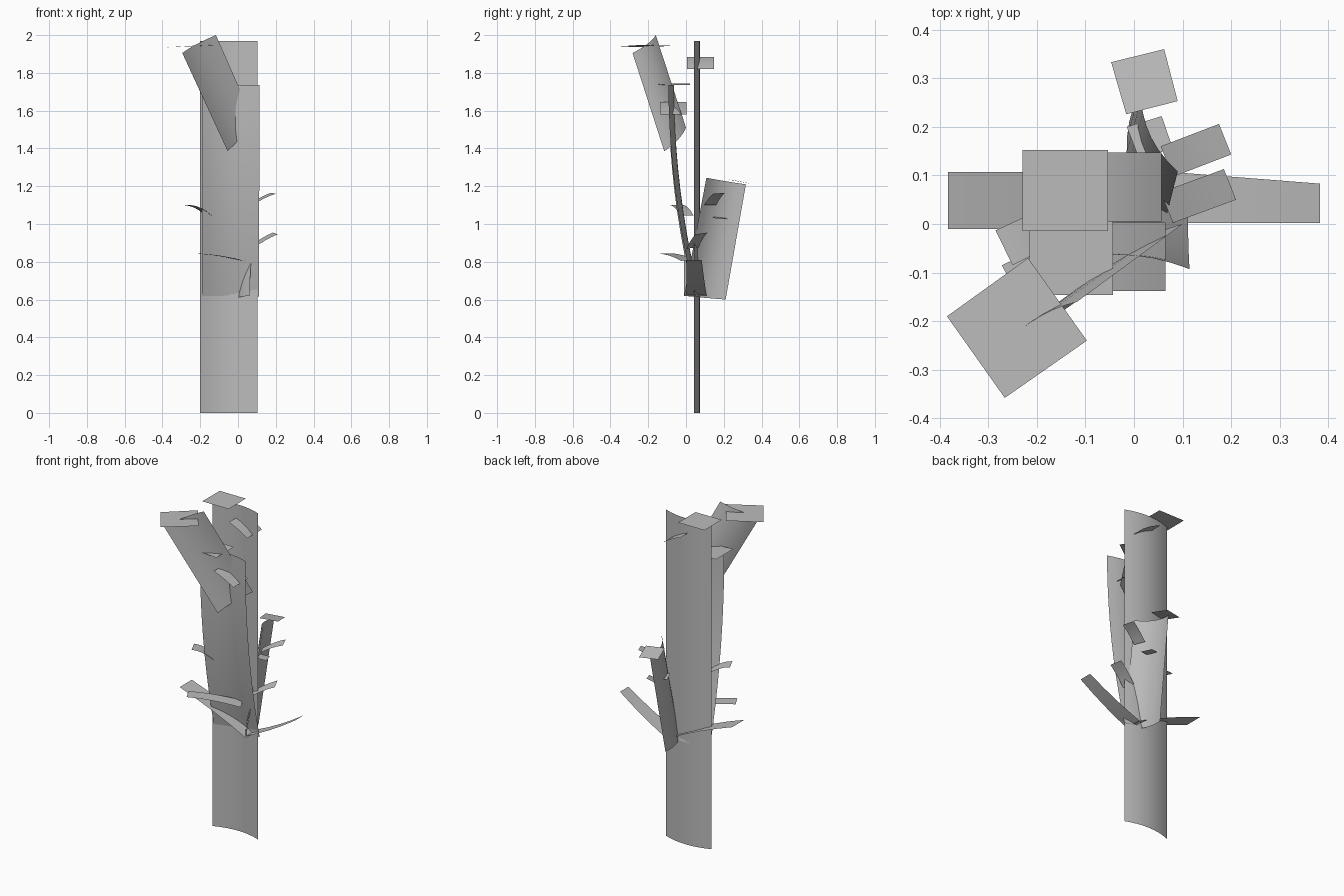
import bpy
from mathutils import Vector

if "Cube" in bpy.data.objects:
    bpy.data.objects.remove(bpy.data.objects["Cube"], do_unlink=True)

# One plain grey for the whole plant
grey = bpy.data.materials.new("plain_grey")
grey.use_nodes = True
grey.diffuse_color = (0.5, 0.5, 0.5, 1)
bsdf = next(n for n in grey.node_tree.nodes if n.type == 'BSDF_PRINCIPLED')
bsdf.inputs["Base Color"].default_value = (0.5, 0.5, 0.5, 1)
bsdf.inputs["Roughness"].default_value = 0.8


def card(name, a, b, c, d, arch=(0, 0, 0), bend=(0, 0, 0), nu=1, nv=1):
    """Sheet with corners a-b (start edge) and d-c (end edge).
    arch bows it across its width, bend bows it along its length."""
    a, b, c, d, arch, bend = (Vector(p) for p in (a, b, c, d, arch, bend))
    verts, faces = [], []
    for j in range(nv + 1):
        v = j / nv
        for i in range(nu + 1):
            u = i / nu
            p = a.lerp(b, u).lerp(d.lerp(c, u), v)
            verts.append(p + arch * 4 * u * (1 - u) + bend * 4 * v * (1 - v))
    w = nu + 1
    for j in range(nv):
        for i in range(nu):
            k = j * w + i
            faces.append((k, k + 1, k + w + 1, k + w))
    me = bpy.data.meshes.new(name)
    me.from_pydata([tuple(p) for p in verts], [], faces)
    me.materials.append(grey)
    for poly in me.polygons:
        poly.use_smooth = True
    ob = bpy.data.objects.new(name, me)
    bpy.context.collection.objects.link(ob)
    return ob


def slope(name, x0, z0, x1, z1, y0, y1, y0b=None, y1b=None, bow=0.0):
    """Leaf running along x from (x0, z0) to (x1, z1)."""
    y0b = y0 if y0b is None else y0b
    y1b = y1 if y1b is None else y1b
    return card(name, (x0, y0, z0), (x0, y1, z0), (x1, y1b, z1), (x1, y0b, z1),
                bend=(0, 0, bow), nv=4)


# Main stem and its branches: long bowed sheets
card("main_stem", (-0.2, 0.043, 0), (0.103, 0.043, 0),
     (0.103, 0.043, 1.97), (-0.2, 0.043, 1.97), arch=(0, 0.03, 0), nu=8, nv=4)
card("front_branch", (-0.19, 0.04, 0.62), (0.11, 0.05, 0.615),
     (0.115, -0.093, 1.735), (-0.19, -0.093, 1.735),
     arch=(0, 0.03, 0), bend=(0, -0.035, 0), nu=8, nv=10)
card("upper_branch", (-0.055, -0.115, 1.385), (0.1, 0.0, 1.51),
     (-0.117, -0.16, 2.0), (-0.295, -0.283, 1.905),
     arch=(-0.012, 0.016, 0), nu=8, nv=6)
card("back_branch", (0.06, -0.01, 0.62), (-0.01, 0.21, 0.6),
     (0.02, 0.317, 1.21), (0.09, 0.108, 1.245),
     arch=(-0.03, -0.009, 0), nu=8, nv=6)

# Flat leaves capping each branch
card("stem_cap_leaf", (-0.229, -0.014, 1.975), (-0.054, -0.014, 1.975),
     (-0.054, 0.152, 1.975), (-0.229, 0.152, 1.975))
card("front_cap_leaf", (-0.215, -0.146, 1.745), (-0.043, -0.146, 1.735),
     (-0.043, 0.02, 1.735), (-0.215, 0.02, 1.745))
card("upper_cap_leaf", (-0.385, -0.19, 1.935), (-0.266, -0.358, 1.94),
     (-0.097, -0.24, 1.948), (-0.218, -0.07, 1.945))
card("back_cap_leaf", (-0.047, 0.333, 1.215), (-0.016, 0.226, 1.235),
     (0.09, 0.253, 1.232), (0.062, 0.36, 1.21))

# Drooping leaves just below the caps
slope("stem_upper_leaf", -0.065, 1.885, 0.057, 1.82, 0.005, 0.147, bow=0.006)
slope("front_upper_leaf", -0.065, 1.645, 0.065, 1.58, -0.138, 0.003, bow=0.004)

# Pair of low leaves spreading to the sides
slope("low_right_leaf", 0.06, 0.62, -0.383, 0.81, -0.01, 0.107, bow=0.01)
slope("low_left_leaf", 0.04, 0.62, 0.383, 0.81, 0.002, 0.11, 0.002, 0.083, bow=-0.01)

# Leaves on the right of the front branch
card("front_mid_leaf", (-0.25, -0.085, 1.1), (-0.285, -0.013, 1.1),
     (-0.17, 0.04, 1.045), (-0.14, -0.03, 1.045), bend=(0, 0, 0.012), nv=4)
card("front_low_leaf", (-0.235, -0.155, 0.845), (-0.272, -0.085, 0.845),
     (0.0, 0.045, 0.81), (0.035, -0.025, 0.805), bend=(0, 0, 0.008), nv=4)

# Leaves on the back branch
card("back_upper_leaf", (0.2, 0.143, 1.16), (0.175, 0.206, 1.165),
     (0.055, 0.16, 1.1), (0.08, 0.097, 1.1), bend=(0, 0, 0.006), nv=4)
card("back_lower_leaf", (0.21, 0.05, 0.945), (0.185, 0.113, 0.955),
     (0.055, 0.065, 0.875), (0.08, 0.002, 0.87), bend=(0, 0, 0.006), nv=4)
card("back_small_leaf", (-0.015, 0.2, 1.035), (0.01, 0.135, 1.04),
     (0.08, 0.155, 1.03), (0.057, 0.222, 1.025))
